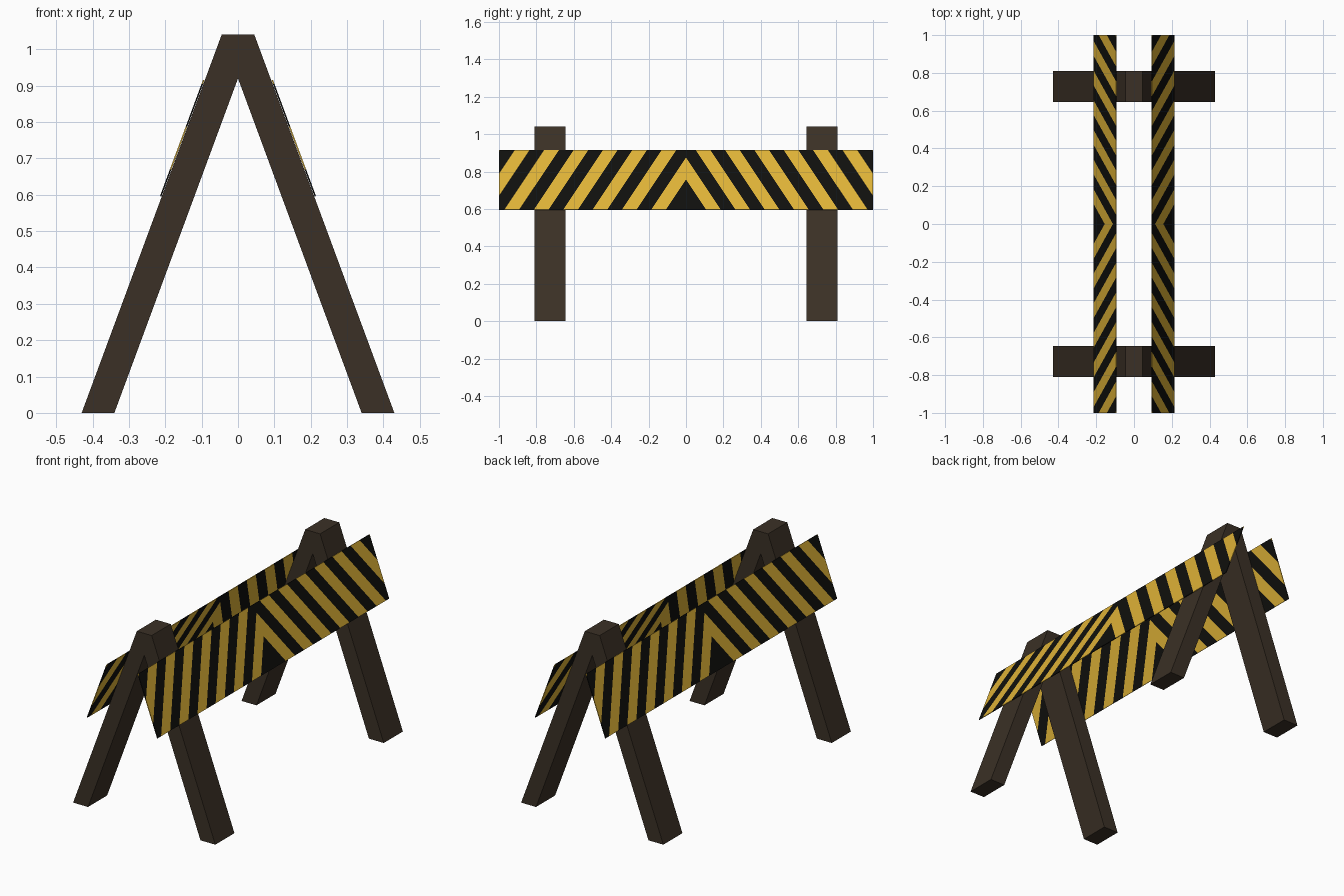
import bpy, bmesh

if "Cube" in bpy.data.objects:
    bpy.data.objects.remove(bpy.data.objects["Cube"])


def material(name, rgb):
    m = bpy.data.materials.new(name)
    m.diffuse_color = (*rgb, 1)
    m.use_nodes = True
    m.node_tree.nodes["Principled BSDF"].inputs["Base Color"].default_value = m.diffuse_color
    return m


WOOD = material("dark wood", (0.043, 0.030, 0.019))
YELLOW = material("warning yellow", (0.74, 0.45, 0.038))
BLACK = material("stripe black", (0.005, 0.005, 0.004))


def finish(bm, name, mats):
    """Turn a quarter model into an object mirrored across x and y."""
    mesh = bpy.data.meshes.new(name)
    bm.to_mesh(mesh)
    bm.free()
    for m in mats:
        mesh.materials.append(m)
    ob = bpy.data.objects.new(name, mesh)
    bpy.context.collection.objects.link(ob)
    mod = ob.modifiers.new("mirror", 'MIRROR')
    mod.use_axis = (True, True, False)
    return ob


# A-frame legs: half of the profile, extruded along y
profile = [(0, 1.04), (0.045, 1.04), (0.43, 0), (0.34, 0), (0, 0.92)]
bm = bmesh.new()
front = [bm.verts.new((x, 0.645, z)) for x, z in profile]
back = [bm.verts.new((x, 0.81, z)) for x, z in profile]
bm.faces.new(front)
bm.faces.new(back[::-1])
for i in range(4):  # the centre side stays open and is closed by the mirror
    bm.faces.new((front[i], back[i], back[i + 1], front[i + 1]))
bmesh.ops.recalc_face_normals(bm, faces=bm.faces[:])
finish(bm, "a_frame_legs", [WOOD])

# Striped boards: a flat half board cut along slanted stripe lines
Z0, Z1, SLANT, FIRST, STRIPE = 0.595, 0.915, 0.667, 0.107, 0.0785
bm = bmesh.new()
bm.faces.new([bm.verts.new((0, y, z)) for y, z in
              ((0, Z0), (1, Z0), (1, Z1), (0, Z1))])
for k in range(16):
    bmesh.ops.bisect_plane(bm, geom=bm.verts[:] + bm.edges[:] + bm.faces[:],
                           plane_co=(0, FIRST + k * STRIPE, Z0),
                           plane_no=(0, 1, SLANT))
for f in bm.faces:  # alternate colours between the cuts
    c = f.calc_center_median()
    u = c.y + SLANT * (c.z - Z0)
    f.material_index = 1 if u < FIRST else int((u - FIRST) / STRIPE) % 2
for v in bm.verts:  # lean the board on the outer leg faces
    v.co.x = 0.431 - 0.385 * v.co.z / 1.04
board = finish(bm, "striped_boards", [YELLOW, BLACK])
solid = board.modifiers.new("thickness", 'SOLIDIFY')
solid.thickness = 0.004
solid.offset = 1
